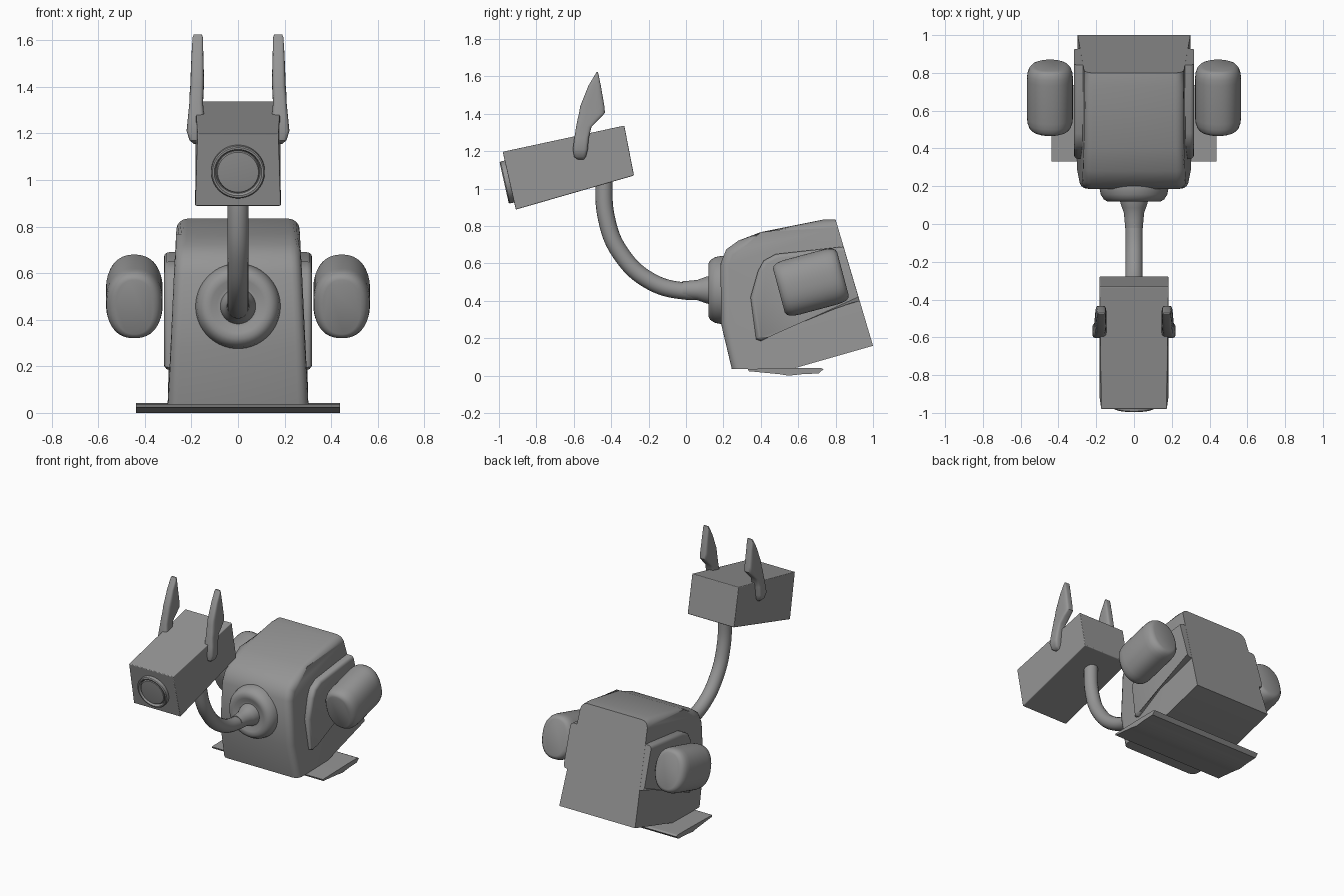
import bpy, bmesh, math
from mathutils import Matrix, Vector

if "Cube" in bpy.data.objects:
    bpy.data.objects.remove(bpy.data.objects["Cube"])

# Dark grey used on every part
grey = bpy.data.materials.new("dark_grey")
grey.diffuse_color = (.3, .3, .3, 1)
grey.use_nodes = True
grey.node_tree.nodes["Principled BSDF"].inputs["Base Color"].default_value = grey.diffuse_color


def finish(name, bm, mirror=False, bevel=0, angle=35):
    bmesh.ops.recalc_face_normals(bm, faces=bm.faces)
    me = bpy.data.meshes.new(name)
    bm.to_mesh(me)
    bm.free()
    me.materials.append(grey)
    ob = bpy.data.objects.new(name, me)
    bpy.context.collection.objects.link(ob)
    bpy.ops.object.select_all(action='DESELECT')
    ob.select_set(True)
    bpy.context.view_layer.objects.active = ob
    bpy.ops.object.shade_smooth_by_angle(angle=math.radians(angle))
    if bevel:
        m = ob.modifiers.new("bevel", 'BEVEL')
        m.width, m.segments = bevel, 3
    if mirror:
        ob.modifiers.new("mirror", 'MIRROR')
    return ob


def loft(name, sections, matrix=Matrix(), power=2, sides=32, **kw):
    """Superellipse sections (rx, ry, z, cx, cy) skinned along local z."""
    bm = bmesh.new()
    rings = []
    for rx, ry, z, cx, cy in sections:
        ring = []
        for i in range(sides):
            a = 2 * math.pi * (i + 0.5) / sides
            c, s = math.cos(a), math.sin(a)
            p = Vector((cx + rx * math.copysign(abs(c) ** (2 / power), c),
                        cy + ry * math.copysign(abs(s) ** (2 / power), s), z))
            ring.append(bm.verts.new(matrix @ p))
        rings.append(ring)
    for a, b in zip(rings, rings[1:]):
        for i in range(sides):
            j = (i + 1) % sides
            bm.faces.new((a[i], a[j], b[j], b[i]))
    bm.faces.new(rings[0])
    bm.faces.new(rings[-1])
    return finish(name, bm, **kw)


def prism(profile, left, right):
    """Side profile (y, z) spanned across x; left/right give x per point."""
    bm = bmesh.new()
    a = [bm.verts.new((l, y, z)) for (y, z), l in zip(profile, left)]
    b = [bm.verts.new((r, y, z)) for (y, z), r in zip(profile, right)]
    n = len(profile)
    for i in range(n):
        j = (i + 1) % n
        bm.faces.new((a[i], a[j], b[j], b[i]))
    bm.faces.new(a)
    bm.faces.new(b)
    return bm, a, b


def bevel_chain(bm, chains, width, segments):
    """Round the edges that run along each chain of vertices."""
    edges = [bm.edges.get(pair) for c in chains for pair in zip(c, c[1:])]
    bmesh.ops.bevel(bm, geom=edges, offset=width, segments=segments,
                    profile=.5, affect='EDGES')


def lathe(name, profile, centre, tilt):
    m = Matrix.Translation(centre) @ Matrix.Rotation(math.radians(tilt), 4, 'X')
    return loft(name, [(r, r, t, 0, 0) for r, t in profile], m, sides=48)


# Body: tapered housing, rounded along the upper and front side edges
profile = [(1.0, .16), (.80, .834), (.73, .834), (.40, .768), (.28, .722), (.215, .675),
           (.185, .60), (.187, .28), (.245, .035), (.58, .04)]
half = [.302 - .038 * max(0, z - .1) / .7 for y, z in profile]
bm, a, b = prism(profile, [-h for h in half], half)
bevel_chain(bm, (a[1:9], b[1:9]), .045, 4)
finish("body", bm)

# Raised side panels, flush with the back face
profile = [(.928, .40), (.842, .69), (.48, .65), (.415, .615), (.385, .56), (.345, .42),
           (.375, .195), (.40, .185), (.44, .205), (.61, .305)]
bm, a, b = prism(profile, [.2] * 10, [.318] * 10)
bevel_chain(bm, (b[1:] + b[:1],), .022, 3)
finish("side_panel", bm, mirror=True)

# Side tanks, tilted with the body
tilt = Matrix.Translation((.445, .668, .5)) @ Matrix.Rotation(math.radians(-75), 4, 'X')
caps = [(.66, .177), (.80, .171), (.91, .157), (.975, .135), (1, .105)]
secs = [(s, -t) for s, t in caps] + [(s, t) for s, t in reversed(caps)]
loft("side_tank", [(.122 * s, .152 * (.4 + .6 * s), t, 0, 0) for s, t in secs],
     tilt, power=2.3, sides=40, mirror=True, angle=50)

# Base plate with a shallow keel
profile = [(.33, .036), (.335, .024), (.50, .008), (.55, 0), (.62, .008),
           (.71, .012), (.735, .035), (.72, .042), (.62, .042)]
bm, a, b = prism(profile, [-.438] * 9, [.438] * 9)
finish("base_plate", bm, angle=20)

# Neck collar with flared socket
lathe("neck_collar", [(.183, .24), (.183, .19), (.176, .155), (.160, .130), (.140, .119),
                      (.115, .120), (.090, .132), (.076, .132), (.072, .11), (.063, .085),
                      (.054, .06), (.050, .02), (.047, -.02)], (0, 0, .458), -90)

# Curved neck tube
cu = bpy.data.curves.new("neck", 'CURVE')
cu.dimensions = '3D'
cu.bevel_depth, cu.bevel_resolution, cu.resolution_u = .046, 6, 10
cu.use_fill_caps = True
cu.materials.append(grey)
sp = cu.splines.new('BEZIER')
path = [(.14, .458), (0, .452), (-.19, .505), (-.35, .655), (-.425, .84), (-.44, 1.1)]
sp.bezier_points.add(len(path) - 1)
for p, (y, z) in zip(sp.bezier_points, path):
    p.co = (0, y, z)
    p.handle_left_type = p.handle_right_type = 'AUTO'
neck = bpy.data.objects.new("neck", cu)
bpy.context.collection.objects.link(neck)
bpy.ops.object.select_all(action='DESELECT')
neck.select_set(True)
bpy.context.view_layer.objects.active = neck
bpy.ops.object.convert(target='MESH')

# Box head
profile = [(-.98, 1.197), (-.33, 1.337), (-.278, 1.07), (-.91, .888)]
half = [.174, .183, .183, .184]
bm, a, b = prism(profile, [-h for h in half], half)
finish("head", bm, bevel=.005)

# Lens ring and recessed lens on the face
lathe("lens", [(.115, -.03), (.115, .022), (.110, .028), (.102, .028), (.097, .022),
               (.095, .012), (.092, .012), (.088, .022), (.05, .025)],
      (0, -.945, 1.038), 102.7)

# Ears: z, front y, back y, inner x, outer x
ear = [(1.155, -.578, -.548, .15, .190), (1.17, -.598, -.535, .14, .208),
       (1.21, -.605, -.525, .14, .221), (1.27, -.597, -.52, .145, .215),
       (1.33, -.588, -.505, .15, .209), (1.37, -.58, -.465, .148, .208),
       (1.405, -.572, -.433, .146, .205), (1.44, -.566, -.436, .146, .204),
       (1.55, -.522, -.455, .149, .199), (1.612, -.485, -.468, .151, .195),
       (1.625, -.478, -.471, .155, .190)]
loft("ear", [((x1 - x0) / 2, (y1 - y0) / 2, z, (x0 + x1) / 2, (y0 + y1) / 2)
             for z, y0, y1, x0, x1 in ear], power=4.5, sides=24, mirror=True, angle=40)
